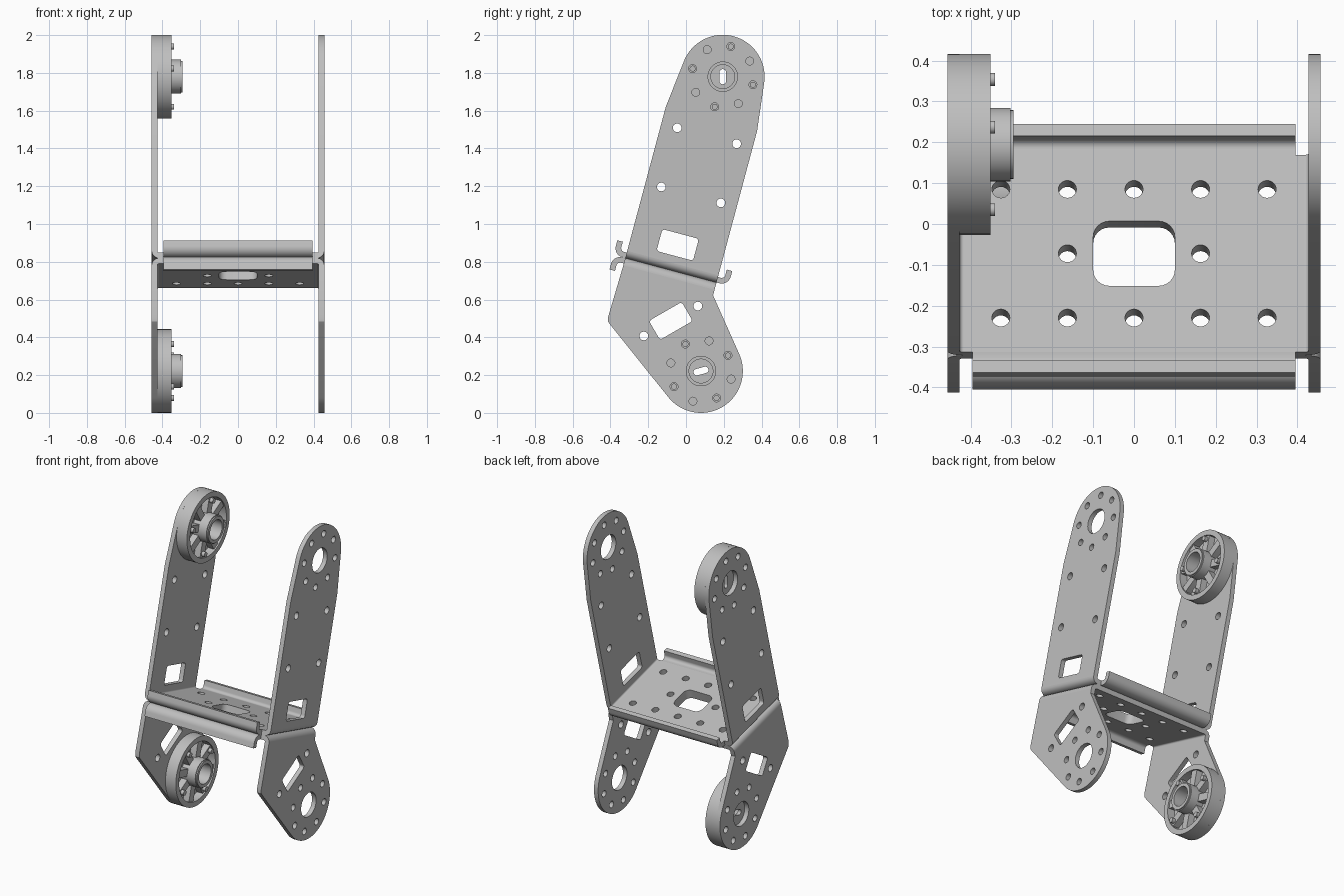
import bpy, bmesh
from math import sin, cos, pi, radians, atan2, acos, hypot
from mathutils import Matrix

cube = bpy.data.objects.get("Cube")
if cube:
    bpy.data.objects.remove(cube, do_unlink=True)

grey = bpy.data.materials.new("brushed_grey")
grey.use_nodes = True
colour = (0.52, 0.52, 0.52, 1)
grey.diffuse_color = colour
grey.node_tree.nodes["Principled BSDF"].inputs["Base Color"].default_value = colour

# Whole bracket leans forward; parts are laid out in its own straight frame
FRAME = Matrix.Translation((0, -0.08, 0.755)) @ Matrix.Rotation(radians(-15), 4, 'X')
FLAT = Matrix.Identity(4)                                             # (x, y) outline, thick in z
SIDE = Matrix(((0, 0, 1, 0), (1, 0, 0, 0), (0, 1, 0, 0), (0, 0, 0, 1)))  # (y, z) outline, thick in x
FRONT = Matrix.Rotation(pi / 2, 4, 'X')                               # (x, z) outline, thick in y
T = 0.03       # sheet thickness
WALL = 0.457   # outer face of the arms
BEND = 0.04    # outer bend radius
R = 0.2215     # arm end radius
parts = []


def arc(c, r, a0, a1, n):
    return [(c[0] + r * cos(a0 + (a1 - a0) * i / n),
             c[1] + r * sin(a0 + (a1 - a0) * i / n)) for i in range(n + 1)]


def circle(c, r, n=24):
    return arc(c, r, 0, 2 * pi, n)[:-1]


def rounded_rect(c, hx, hy, r, turn=0):
    pts = []
    for k, (sx, sy) in enumerate(((1, 1), (-1, 1), (-1, -1), (1, -1))):
        pts += arc((sx * (hx - r), sy * (hy - r)), r, k * pi / 2, (k + 1) * pi / 2, 6)
    return [(c[0] + x * cos(turn) - y * sin(turn),
             c[1] + x * sin(turn) + y * cos(turn)) for x, y in pts]


def tangent(p, c, r, side):
    dx, dy = p[0] - c[0], p[1] - c[1]
    return atan2(dy, dx) + side * acos(r / hypot(dx, dy))


def slab(name, basis, lo, hi, outline, holes=()):
    """Extrude a flat outline with holes from lo to hi."""
    curve = bpy.data.curves.new(name, 'CURVE')
    curve.dimensions = '2D'
    curve.fill_mode = 'BOTH'
    curve.extrude = (hi - lo) / 2
    for loop in [outline, *holes]:
        spline = curve.splines.new('POLY')
        spline.points.add(len(loop) - 1)
        for point, (x, y) in zip(spline.points, loop):
            point.co = (x, y, 0, 1)
        spline.use_cyclic_u = True
    temp = bpy.data.objects.new(name + "_outline", curve)
    bpy.context.collection.objects.link(temp)
    deps = bpy.context.evaluated_depsgraph_get()
    mesh = bpy.data.meshes.new_from_object(temp.evaluated_get(deps))
    bpy.data.objects.remove(temp, do_unlink=True)
    mesh.transform(FRAME @ basis @ Matrix.Translation((0, 0, (lo + hi) / 2)))
    bm = bmesh.new()
    bm.from_mesh(mesh)
    bmesh.ops.remove_doubles(bm, verts=bm.verts, dist=1e-5)
    bmesh.ops.recalc_face_normals(bm, faces=bm.faces)
    bm.to_mesh(mesh)
    bm.free()
    mesh.materials.clear()
    mesh.materials.append(grey)
    obj = bpy.data.objects.new(name, mesh)
    bpy.context.collection.objects.link(obj)
    parts.append(obj)


def mount_holes(c):
    return [circle(c, 0.078, 40)] + [
        circle((c[0] + 0.165 * cos(k * pi / 4), c[1] + 0.165 * sin(k * pi / 4)), 0.021, 16)
        for k in range(8)]


# Arm outlines
upper_c, lower_c = (0, 1.061), (0.292, -0.474)
shoulder = (0.25, 0.83)
a = tangent(shoulder, upper_c, R, 1)
if cos(a) < 0:
    a = tangent(shoulder, upper_c, R, -1)
upper_arm = [(-0.25, BEND), (0.25, BEND), shoulder] + arc(upper_c, R, a, pi - a, 48) + [(-0.25, 0.83)]
upper_holes = mount_holes(upper_c) + [rounded_rect((0, 0.139), 0.1, 0.06, 0.015)]
upper_holes += [circle((s * 0.163, h), 0.023) for s in (-1, 1) for h in (0.413, 0.737)]

a0 = tangent((0.25, -0.07), lower_c, R, -1)
a1 = tangent((-0.257, -0.346), lower_c, R, 1) - 2 * pi
lower_arm = [(-0.25, -BEND), (0.25, -BEND), (0.25, -0.07)] + arc(lower_c, R, a0, a1, 48)
lower_arm += [(-0.235, -0.362), (-0.25, -0.349), (-0.257, -0.325)]
lower_holes = mount_holes(lower_c) + [rounded_rect((0.069, -0.259), 0.1, 0.058, 0.015, pi / 4)]
lower_holes += [circle(p, 0.023) for p in ((0.187, -0.146), (-0.048, -0.373))]

for tag, s in (("left", 1), ("right", -1)):
    lo, hi = sorted((s * WALL, s * (WALL - T)))
    slab("upper_arm_" + tag, SIDE, lo, hi, upper_arm, upper_holes)
    slab("lower_arm_" + tag, SIDE, lo, hi, lower_arm, lower_holes)
    # Folded corners joining arms to floor sheets
    c = (WALL - BEND, BEND)
    fold = arc(c, BEND, -pi / 2, 0, 8) + arc(c, BEND - T, 0, -pi / 2, 8)
    for level, u in (("upper", 1), ("lower", -1)):
        slab(f"{level}_fold_{tag}", FRONT, -0.25, 0.25, [(s * x, u * z) for x, z in fold])

# Floor sheets, back to back
floor_holes = [rounded_rect((0, 0), 0.1, 0.082, 0.04)]
floor_holes += [circle((0.163 * i, 0.163 * j), 0.022)
                for j in (-1, 0, 1) for i in range(-2, 3) if j or abs(i) == 1]
W, LIP = WALL - BEND, 0.395
front_edge = [(-W, -0.25), (-LIP, -0.25), (-LIP, -0.265), (LIP, -0.265), (LIP, -0.25), (W, -0.25)]
back_edge = [(-x, -y) for x, y in front_edge]
slab("upper_floor", FLAT, 0, T, front_edge + back_edge, floor_holes)
slab("lower_floor", FLAT, -T, 0, front_edge + [(W, 0.25), (-W, 0.25)], floor_holes)

# Turned lips
c = (0.265, 0.05)
lip = arc(c, 0.05, -pi / 2, 0, 10) + [(0.315, 0.08), (0.285, 0.08)] + arc(c, 0.02, 0, -pi / 2, 10)
for name, sy, sz in (("upper_front_lip", -1, 1), ("upper_back_lip", 1, 1), ("lower_front_lip", -1, -1)):
    slab(name, SIDE, -LIP, LIP, [(sy * y, sz * z) for y, z in lip])


# Round drive horns inside the right arms
def horn(name, c, turn, slot_turn):
    back, face = T - WALL, -0.352
    slab(name + "_rim", SIDE, back, face, circle(c, R, 64), [circle(c, 0.188, 64)])
    slab(name + "_web", SIDE, back, -0.405, circle(c, 0.2, 64),
         [rounded_rect(c, 0.04, 0.017, 0.016, slot_turn)])
    slab(name + "_hub", SIDE, back, -0.303, circle(c, 0.09, 48), [circle(c, 0.063, 48)])
    slab(name + "_hub_lip", SIDE, -0.303, -0.295, circle(c, 0.084, 48), [circle(c, 0.063, 48)])
    for k in range(8):
        ang = turn + k * pi / 4
        mid = (c[0] + 0.138 * cos(ang), c[1] + 0.138 * sin(ang))
        slab(f"{name}_rib_{k}", SIDE, back, -0.362, rounded_rect(mid, 0.056, 0.024, 0.004, ang))
        if k % 2 == 0:
            pin = (c[0] + 0.165 * cos(ang), c[1] + 0.165 * sin(ang))
            slab(f"{name}_bolt_{k}", SIDE, back, -0.34, circle(pin, 0.016, 12))


horn("upper_horn", upper_c, 0, radians(105))
horn("lower_horn", lower_c, pi / 4, radians(30))

# Smooth curved faces, keep edges crisp
bpy.ops.object.select_all(action='DESELECT')
for obj in parts:
    obj.select_set(True)
bpy.context.view_layer.objects.active = parts[0]
bpy.ops.object.shade_smooth_by_angle(angle=radians(32))
